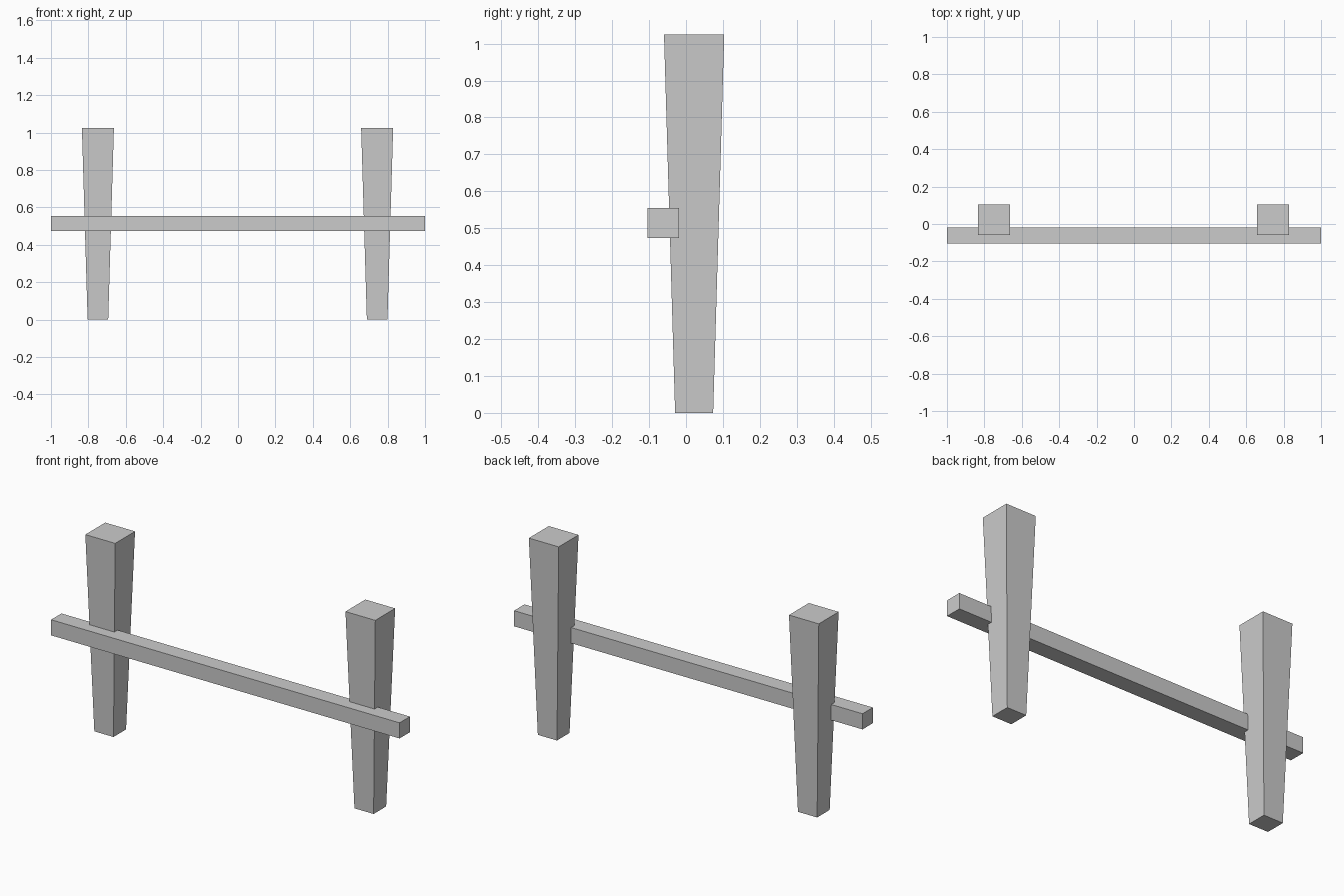
import bpy, bmesh

if "Cube" in bpy.data.objects:
    bpy.data.objects.remove(bpy.data.objects["Cube"])


def tapered_box(name, center, bottom, top, z0, z1):
    """Box with separate (x, y) sizes at its bottom and top."""
    bm = bmesh.new()
    bmesh.ops.create_cube(bm, size=1)
    for v in bm.verts:
        size, z = (top, z1) if v.co.z > 0 else (bottom, z0)
        v.co = (center[0] + v.co.x * size[0], center[1] + v.co.y * size[1], z)
    mesh = bpy.data.meshes.new(name)
    bm.to_mesh(mesh)
    bm.free()
    obj = bpy.data.objects.new(name, mesh)
    bpy.context.collection.objects.link(obj)
    return obj


# Posts, narrower at the foot
for name, x in (("left_post", -0.749), ("right_post", 0.744)):
    tapered_box(name, (x, 0.022), (0.11, 0.103), (0.171, 0.163), 0, 1.024)

# Cross rail let into the front of the posts
tapered_box("rail", (0, -0.0615), (2, 0.085), (2, 0.085), 0.474, 0.555)
